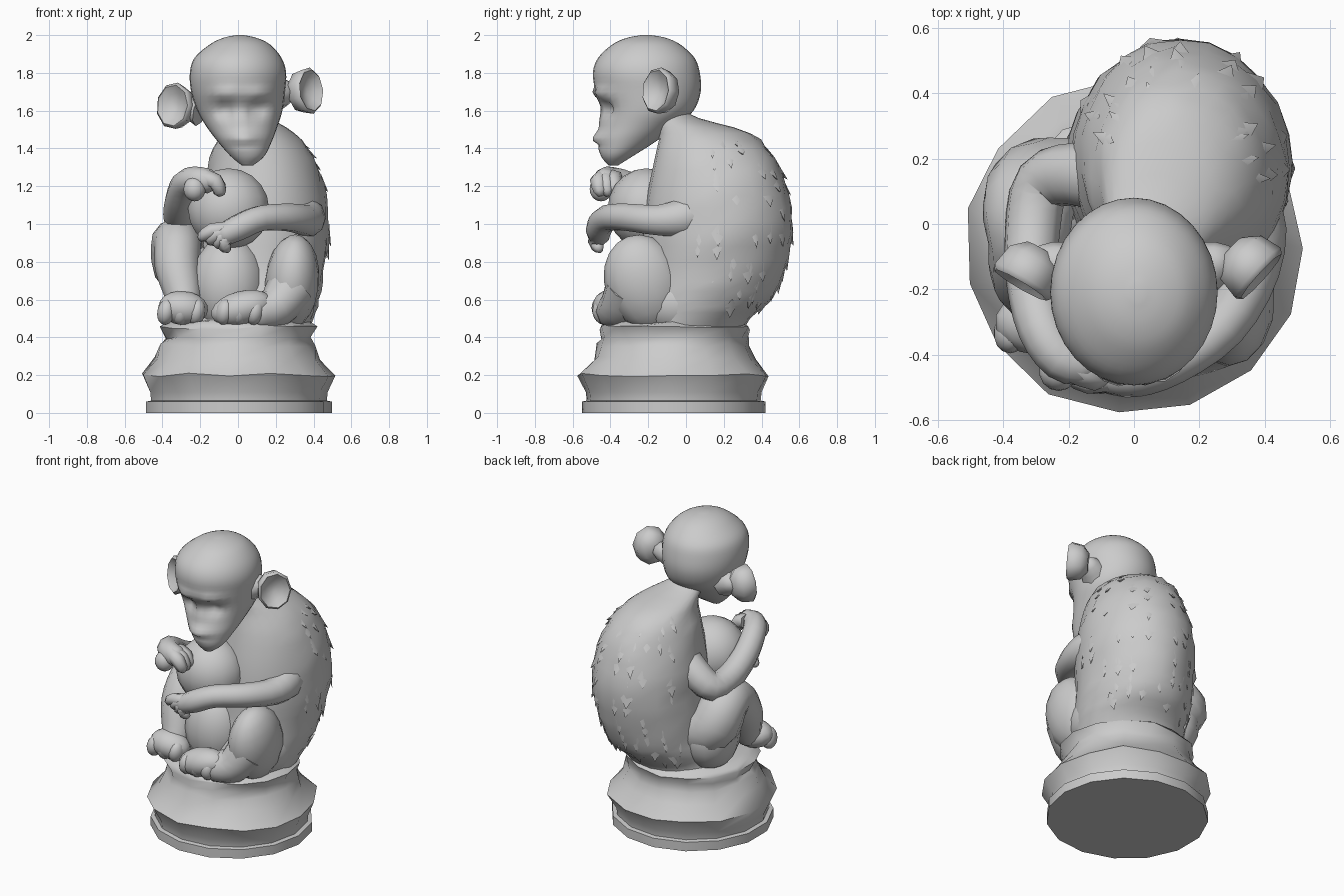
import bpy, bmesh, math, random
from mathutils import Vector, Matrix

if "Cube" in bpy.data.objects:
    bpy.data.objects.remove(bpy.data.objects["Cube"])

random.seed(4)


def finish(name, bm):
    bmesh.ops.recalc_face_normals(bm, faces=bm.faces[:])
    me = bpy.data.meshes.new(name)
    bm.to_mesh(me)
    bm.free()
    ob = bpy.data.objects.new(name, me)
    bpy.context.collection.objects.link(ob)
    return ob


def spline(pts, sub):
    """Catmull-Rom interpolation of tuples of any length."""
    p = [pts[0]] + list(pts) + [pts[-1]]
    out = []
    for i in range(1, len(p) - 2):
        for k in range(sub):
            t = k / sub
            out.append([0.5 * (2 * b + (c - a) * t + (2 * a - 5 * b + 4 * c - d) * t * t
                        + (3 * b - a - 3 * c + d) * t ** 3)
                        for a, b, c, d in zip(p[i - 1], p[i], p[i + 1], p[i + 2])])
    return out + [list(pts[-1])]


def bridge(bm, rings):
    vs = [[bm.verts.new(co) for co in ring] for ring in rings]
    n = len(vs[0])
    for a, b in zip(vs, vs[1:]):
        for i in range(n):
            bm.faces.new((a[i], a[(i + 1) % n], b[(i + 1) % n], b[i]))
    bm.faces.new(vs[0][::-1])
    bm.faces.new(vs[-1])


def stack(sections, sides, sub):
    """Horizontal ellipses (cx, cy, z, rx, ry) joined from bottom to top."""
    bm = bmesh.new()
    rings = [[(x + rx * math.cos(a), y + ry * math.sin(a), z)
              for a in (2 * math.pi * i / sides for i in range(sides))]
             for x, y, z, rx, ry in spline(sections, sub)]
    bridge(bm, rings)
    return bm


def tube(name, pts, sides=10, sub=3):
    """Limb with a rounded tip through points (x, y, z, radius)."""
    ps = spline(pts, sub)
    cs = [Vector(p[:3]) for p in ps]
    rings, u = [], None
    for i, p in enumerate(ps):
        t = (cs[min(i + 1, len(cs) - 1)] - cs[max(i - 1, 0)]).normalized()
        u = t.orthogonal() if u is None else u - t * u.dot(t)
        u.normalize()
        v = t.cross(u)
        rings.append([cs[i] + p[3] * (u * math.cos(a) + v * math.sin(a))
                      for a in (2 * math.pi * k / sides for k in range(sides))])
    rings.append([cs[-1] + t * ps[-1][3] * 0.6 + (co - cs[-1]) * 0.55 for co in rings[-1]])
    bm = bmesh.new()
    bridge(bm, rings)
    return finish(name, bm)


def blob(name, c, r, tilt=(0, 0, 0)):
    bm = bmesh.new()
    rot = Matrix.Rotation(tilt[2], 4, 'Z') @ Matrix.Rotation(tilt[1], 4, 'Y') @ Matrix.Rotation(tilt[0], 4, 'X')
    bmesh.ops.create_uvsphere(bm, u_segments=14, v_segments=10, radius=1,
                              matrix=Matrix.Translation(c) @ rot @ Matrix.Diagonal((*r, 1)))
    return finish(name, bm)


# pedestal: slightly uneven low-poly turned base
bm = stack([(0, -.065, z, r, r * .985) for r, z in
            ((.497, 0), (.497, .06), (.47, .065), (.475, .11), (.522, .2), (.44, .29), (.41, .36), (.395, .4),
             (.412, .45), (.39, .475), (.34, .49), (.1, .5))], 15, 1)
for v in bm.verts:
    if .15 < v.co.z < .48:
        v.co += Vector([random.uniform(-.012, .012) for _ in range(3)])
finish("pedestal", bm)

# hunched torso
bm = stack([(.02, -.03, .42, .35, .33), (.06, .02, .5, .34, .32), (.09, .08, .6, .34, .37),
            (.12, .14, .75, .335, .38), (.14, .17, .95, .34, .395), (.14, .17, 1.15, .325, .375),
            (.13, .15, 1.35, .275, .315), (.10, .10, 1.48, .2, .24), (.05, -.05, 1.56, .12, .12),
            (.03, -.10, 1.61, .08, .08)], 24, 3)
bm.normal_update()
spots = []
for v in bm.verts:
    n = v.normal.copy()
    if .55 < v.co.z < 1.45 and v.co.y > .05:
        v.co += n * random.uniform(-.008, .008)
        if v.co.x > 0 or v.co.y > .25:
            spots.append((v.co.copy(), n))
finish("torso", bm)

# fur tufts lying nearly flat down the back
bm = bmesh.new()
for co, n in random.sample(spots, 70):
    down = Vector((random.uniform(-.2, .2), 0, -1))
    down = (down - n * down.dot(n)).normalized()
    side = down.cross(n).normalized() * random.uniform(.02, .04)
    tip = bm.verts.new(co + down * random.uniform(.05, .08) + n * .008)
    a, b = bm.verts.new(co - side - n * .008), bm.verts.new(co + side - n * .008)
    c, d = bm.verts.new(co - down * .05 - n * .006), bm.verts.new(co + down * .03 - n * .02)
    for f in ((a, c, tip), (c, b, tip), (a, d, tip), (d, b, tip), (a, c, d), (c, b, d)):
        bm.faces.new(f)
finish("fur_tufts", bm)

# head with brow, eye sockets, muzzle and mouth pushed into the front
bm = stack([(.05, -.385, 1.31, .03, .025), (.05, -.365, 1.36, .09, .085), (.035, -.31, 1.44, .145, .155),
            (.02, -.25, 1.52, .19, .20), (.01, -.205, 1.6, .225, .245), (0, -.2, 1.7, .248, .278),
            (0, -.21, 1.8, .255, .283), (0, -.21, 1.88, .23, .255), (.01, -.21, 1.95, .16, .18),
            (.01, -.21, 1.985, .09, .105), (.01, -.21, 2.0, .02, .025)], 32, 4)
dents = [(-.065, 1.605, .045, .045, .05), (.10, 1.61, .045, .045, .05),
         (-.07, 1.69, .06, .03, -.03), (.11, 1.69, .06, .03, -.03),
         (.03, 1.45, .07, .04, -.03), (.03, 1.415, .08, .012, .02),
         (.02, 1.55, .03, .06, -.012)]
for v in bm.verts:
    if v.co.y < -.3:
        x, _, z = v.co
        v.co.y += sum(k * math.exp(-((x - cx) / sx) ** 2 - ((z - cz) / sz) ** 2)
                      for cx, cz, sx, sz, k in dents)
finish("head", bm)

# cupped ears
for name, s, c, face in (("ear_right", 1, (.37, -.145, 1.705), (.72, -.65, .1)),
                         ("ear_left", -1, (-.335, -.165, 1.625), (-.5, -.85, .1))):
    m = Matrix.Translation(c) @ Vector(face).to_track_quat('Z', 'Y').to_matrix().to_4x4()
    bm = bmesh.new()
    bridge(bm, [[m @ Vector((r * .85 * math.cos(a), r * math.sin(a), z))
                 for a in (2 * math.pi * i / 9 for i in range(9))]
                for r, z in ((.06, -.1), (.11, -.06), (.125, .01), (.11, .025), (.07, -.005), (.02, -.02))])
    finish(name, bm)
    tube(name + "_root", [(s * .2, -.14, c[2] - .02, .09), (s * .27, -.11, c[2], .06)], 8, 2)

# belly and the round thing being hugged
blob("belly", (-.05, -.15, .68), (.2, .19, .26))
blob("held_ball", (-.05, -.21, 1.08), (.22, .205, .215))

# legs and feet
blob("right_thigh", (.285, -.22, .69), (.145, .21, .26), (.35, .1, 0))
blob("right_hip", (.25, -.04, .58), (.16, .22, .17))
tube("right_shin", [(.28, -.3, .66, .13), (.2, -.35, .56, .11), (.1, -.38, .54, .1)])
tube("left_leg", [(-.02, .12, .66, .12), (-.26, .11, .74, .16), (-.32, .05, .88, .145),
                  (-.32, -.06, .89, .125), (-.32, -.15, .77, .12), (-.29, -.22, .63, .1), (-.28, -.27, .55, .08)], 12)
blob("left_hip", (-.23, .06, .67), (.17, .2, .22))
for name, x, y, w, tilt in (("right_foot", .02, -.4, .17, -.25), ("left_foot", -.29, -.3, .135, .1)):
    blob(name, (x, y, .555), (w, .1, .09), (0, tilt, 0))
    for i in range(3):
        tx = x - .09 + i * .08
        blob(f"{name}_toe_{i}", (tx, y - .035, .535), (.048, .06, .07), (.2, .2, 0))

# right arm wrapped across the front, fingers hanging over
tube("right_arm", [(.26, .14, 1.08, .09), (.35, .02, 1.04, .11), (.36, -.14, 1.02, .085), (.27, -.31, 1.035, .075),
                   (.12, -.42, 1.03, .07), (0, -.46, .98, .07), (-.08, -.46, .94, .06)])
for i in range(4):
    f = i / 3
    tube(f"right_finger_{i}", [(-.04, -.46, .97 - .03 * f, .045), (-.14 + .06 * f, -.48, .965 - .06 * f, .04),
                               (-.19 + .13 * f, -.46, .93 - .06 * f, .03)], 6, 2)

# left arm raised to the ball, hand curled over it
tube("left_arm", [(0, .12, 1.2, .12), (-.17, .15, 1.1, .1), (-.28, .12, 1.02, .09), (-.31, -.02, 1.04, .085),
                  (-.31, -.18, 1.12, .08), (-.28, -.32, 1.21, .075), (-.22, -.41, 1.235, .07),
                  (-.15, -.43, 1.225, .065)])
for i in range(3):
    f = i / 2
    tube(f"left_finger_{i}", [(-.18, -.44 + .06 * f, 1.24, .05), (-.12, -.465 + .08 * f, 1.225, .045),
                              (-.095, -.455 + .08 * f, 1.17, .035)], 6, 2)
blob("left_thumb", (-.23, -.45, 1.185), (.06, .06, .065))

# smooth shading with sharp folds kept
for ob in bpy.data.objects:
    ob.select_set(True)
    bpy.context.view_layer.objects.active = ob
bpy.ops.object.shade_smooth_by_angle(angle=math.radians(62))
